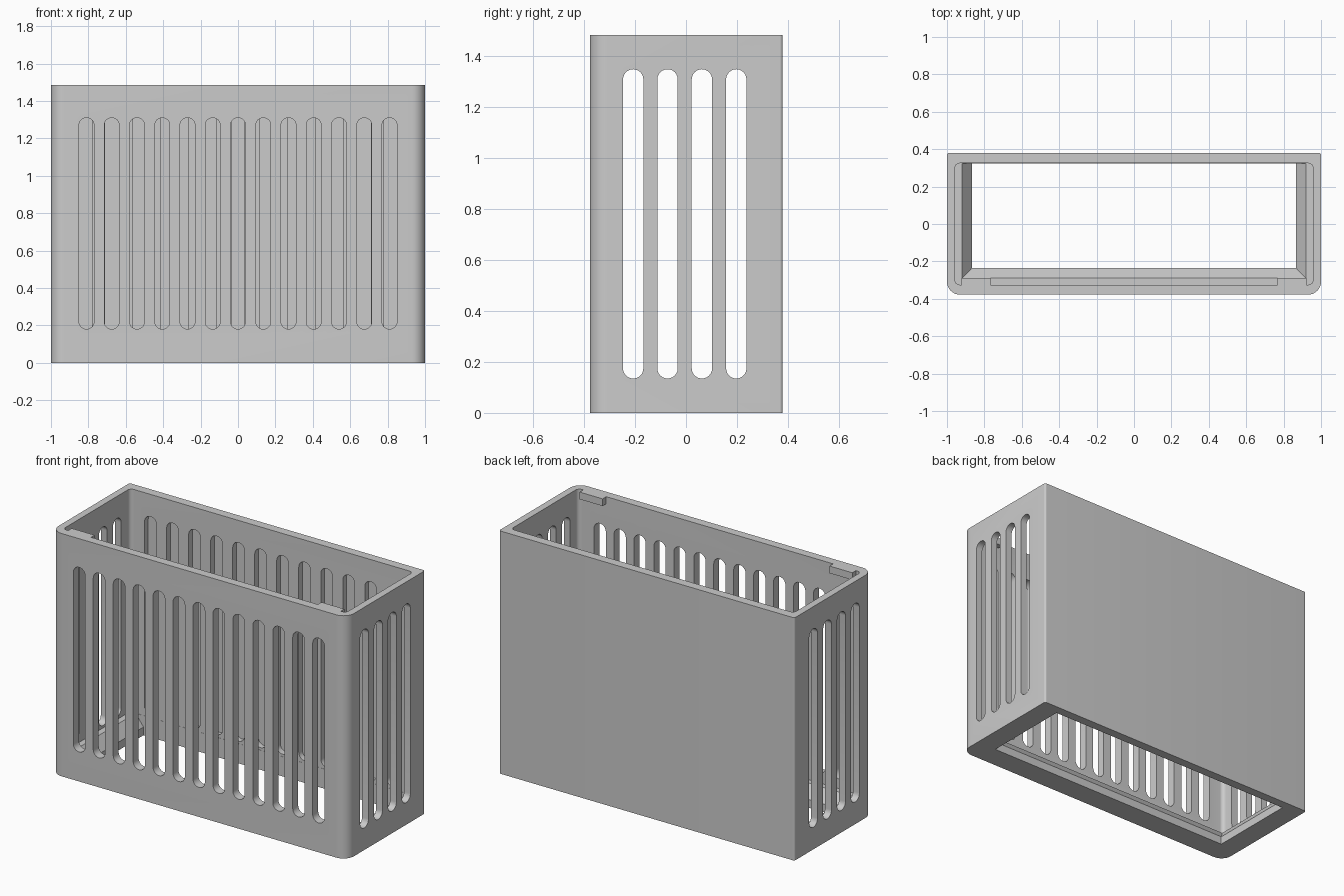
import bpy, bmesh, math
from mathutils import Vector, Matrix

cube = bpy.data.objects.get("Cube")
if cube:
    bpy.data.objects.remove(cube, do_unlink=True)

HEIGHT = 1.485
grey = bpy.data.materials.new("light_grey")
grey.use_nodes = True
grey.diffuse_color = (0.6, 0.6, 0.6, 1)
grey.node_tree.nodes["Principled BSDF"].inputs["Base Color"].default_value = (0.6, 0.6, 0.6, 1)


def loft(bm, rings):
    """Closed solid through matching rings of points."""
    loops = [[bm.verts.new(p) for p in ring] for ring in rings]
    n = len(loops[0])
    for low, high in zip(loops, loops[1:]):
        for i in range(n):
            j = (i + 1) % n
            bm.faces.new((low[i], low[j], high[j], high[i]))
    bm.faces.new(loops[0][::-1])
    bm.faces.new(loops[-1])


def make_object(name, bm):
    bmesh.ops.recalc_face_normals(bm, faces=bm.faces)
    mesh = bpy.data.meshes.new(name)
    bm.to_mesh(mesh)
    bm.free()
    mesh.materials.append(grey)
    obj = bpy.data.objects.new(name, mesh)
    bpy.context.collection.objects.link(obj)
    return obj


def rounded_rect(x, y0, y1, front_r, back_r, steps=8):
    """Rectangle outline with separate front and back corner radii."""
    points = []
    corners = [(x, y1, back_r, 0), (-x, y1, back_r, 1),
               (-x, y0, front_r, 2), (x, y0, front_r, 3)]
    for cx, cy, r, quarter in corners:
        ox = cx - math.copysign(r, cx)
        oy = cy - r if quarter < 2 else cy + r
        for k in range(steps + 1):
            a = (quarter + k / steps) * math.pi / 2
            points.append((ox + r * math.cos(a), oy + r * math.sin(a)))
    return points


def at_height(outline, z):
    return [(x, y, z) for x, y in outline]


def slot_outline(width, z0, z1, steps=12):
    r = width / 2
    points = []
    for k in range(2 * steps + 2):
        top = k <= steps
        a = math.pi * (k if top else k - 1) / steps
        points.append((r * math.cos(a), (z1 - r if top else z0 + r) + r * math.sin(a)))
    return points


def cut(body, cutter):
    mod = body.modifiers.new("cut", 'BOOLEAN')
    mod.operation = 'DIFFERENCE'
    mod.solver = 'EXACT'
    mod.object = cutter
    bpy.context.view_layer.objects.active = body
    bpy.ops.object.modifier_apply(modifier=mod.name)
    bpy.data.objects.remove(cutter, do_unlink=True)


# Outer shell: broad front corners, tight back corners
bm = bmesh.new()
outer = rounded_rect(1, -0.378, 0.38, 0.07, 0.012)
loft(bm, [at_height(outer, 0), at_height(outer, HEIGHT)])
body = make_object("basket_body", bm)

# Main cavity down to the bottom ledge
bm = bmesh.new()
inner = rounded_rect(0.957, -0.325, 0.325, 0.025, 0.025)
loft(bm, [at_height(inner, 0.12), at_height(inner, HEIGHT + 0.2)])
cut(body, make_object("cavity_cutter", bm))

# Floor opening with a sloped ledge on three sides
bm = bmesh.new()
rings = []
for x, y, z in [(0.866, -0.235, -0.1), (0.866, -0.235, 0.05),
                (0.92, -0.29, 0.12), (0.92, -0.29, 0.3)]:
    rings.append([(-x, y, z), (x, y, z), (x, 0.324, z), (-x, 0.324, z)])
loft(bm, rings)
cut(body, make_object("floor_cutter", bm))

# Ventilation slots: front and sides through, back blind from the inside
bm = bmesh.new()
front_slot = slot_outline(0.08, 0.18, 1.31)
tall_slot = slot_outline(0.08, 0.135, 1.35)
for i in range(13):
    x = (i - 6) * 0.135
    loft(bm, [[(x + u, y, z) for u, z in front_slot] for y in (-0.5, -0.3)])
for i in range(12):
    x = (i - 5.5) * 0.149
    loft(bm, [[(x + u, y, z) for u, z in tall_slot] for y in (0.3, 0.36)])
for i in range(4):
    y = -0.005 + (i - 1.5) * 0.135
    loft(bm, [[(x, y + u, z) for u, z in tall_slot] for x in (-1.2, 1.2)])
cut(body, make_object("slot_cutter", bm))

# Small retaining tabs under the front rim
for side, name in ((1, "left_rim_tab"), (-1, "right_rim_tab")):
    bm = bmesh.new()
    bmesh.ops.create_cube(bm, size=1, matrix=Matrix.Translation(
        Vector((side * 0.845, -0.3075, HEIGHT - 0.022)))
        @ Matrix.Diagonal((0.155, 0.035, 0.044, 1)))
    make_object(name, bm)

# Smooth the rounded corners, keep edges crisp
bpy.ops.object.select_all(action='DESELECT')
body.select_set(True)
bpy.context.view_layer.objects.active = body
bpy.ops.object.shade_smooth_by_angle(angle=math.radians(30))
